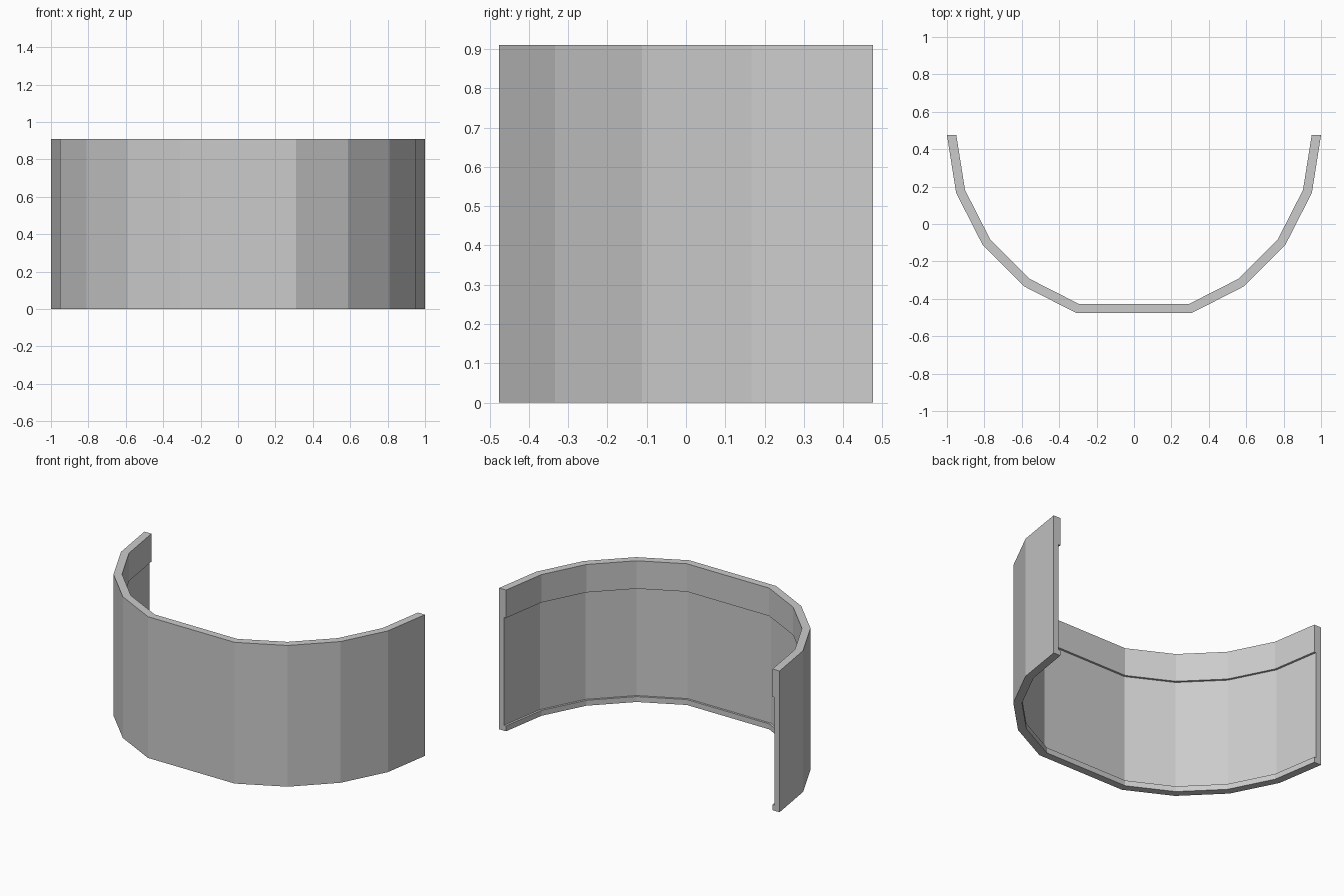
import bpy, bmesh
from math import cos, sin, pi

if "Cube" in bpy.data.objects:
    bpy.data.objects.remove(bpy.data.objects["Cube"])

HEIGHT, Y0 = 0.91, 0.4755

# Half of a 20-sided ring, with the frontmost corner left out for a flat front
angles = [pi + i * pi / 10 for i in range(11) if i != 5]

# Wall cross-section (radius, z): outer face, top lip, shallow inner recess, bottom lip
section = [(1, 0), (1, HEIGHT), (0.95, HEIGHT), (0.95, 0.73),
           (0.964, 0.73), (0.964, 0.035), (0.95, 0.035), (0.95, 0)]

# Sweep the section around the half ring
bm = bmesh.new()
rings = [[bm.verts.new((r * cos(a), Y0 + r * sin(a), z)) for r, z in section]
         for a in angles]
n = len(section)
for a, b in zip(rings, rings[1:]):
    for i in range(n):
        j = (i + 1) % n
        bm.faces.new((a[i], a[j], b[j], b[i]))

# End caps
bm.faces.new(rings[0])
bm.faces.new(rings[-1][::-1])
bmesh.ops.recalc_face_normals(bm, faces=bm.faces[:])

mesh = bpy.data.meshes.new("curved_wall")
bm.to_mesh(mesh)
bm.free()
bpy.context.collection.objects.link(bpy.data.objects.new("curved_wall", mesh))
